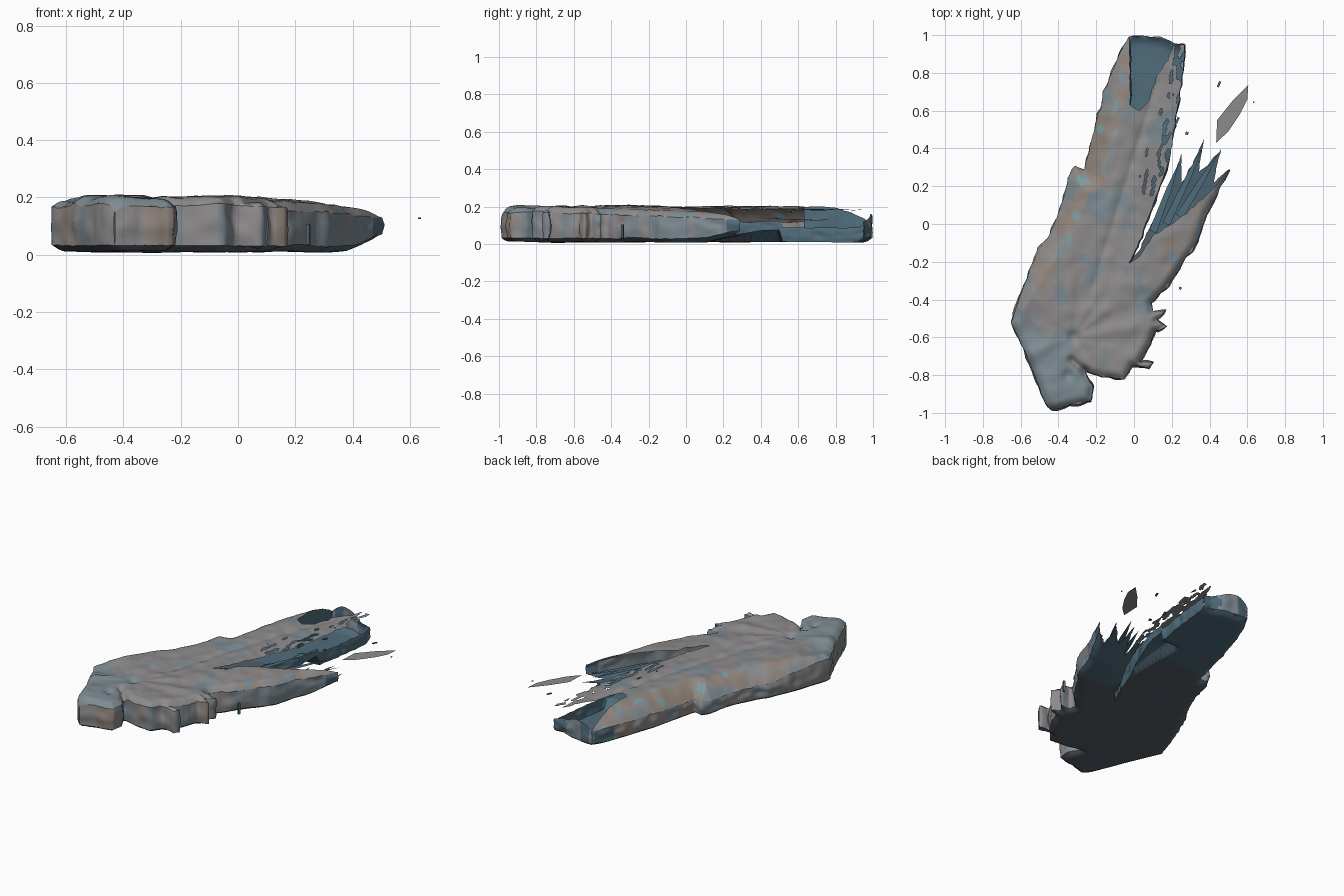
import bpy, math
from mathutils import Vector, noise
from mathutils.geometry import delaunay_2d_cdt

if "Cube" in bpy.data.objects:
    bpy.data.objects.remove(bpy.data.objects["Cube"])

# Outline runs, clockwise seen from above
LEFT = [(-.43, -.99), (-.47, -.95), (-.55, -.74), (-.65, -.52), (-.58, -.32), (-.5, -.13), (-.46, -.08),
        (-.41, .03), (-.37, .13), (-.35, .24), (-.31, .3), (-.26, .28), (-.23, .42), (-.19, .58),
        (-.13, .77), (-.08, .89), (-.025, .99)]
END = [(-.025, .99), (.03, .995), (.14, .98), (.21, .945), (.27, .95)]
FINGER = [(.27, .95), (.255, .8), (.24, .66), (.21, .5), (.19, .34), (.13, .18), (.07, .02), (.02, -.12), (-.03, -.21)]
TIPS = [(-.03, -.21), (.03, -.14), (.09, .0), (.16, .12), (.25, .37), (.25, .22), (.3, .3), (.37, .45), (.34, .28),
        (.39, .31), (.46, .4), (.42, .22), (.5, .29)]
FORK = [(.5, .29), (.44, .15), (.38, .05), (.34, -.09), (.25, -.22), (.17, -.34), (.09, -.42), (.1, -.46),
        (.165, -.46), (.12, -.51), (.17, -.54), (.11, -.57), (.08, -.65)]
FRONT = [(.08, -.65), (.03, -.73), (.1, -.73), (.08, -.765), (.03, -.75), (-.01, -.75), (-.05, -.82), (-.16, -.81),
         (-.26, -.78), (-.22, -.86), (-.23, -.94), (-.34, -.96), (-.43, -.99)]
# Edges that only the upper sheet has: open scoop, and rim of the fork
SCOOP = [(-.025, .99), (-.02, .63), (.03, .6), (.08, .66), (.12, .78), (.17, .86), (.21, .945)]
RIM = [(-.03, -.21), (.03, -.17), (.1, -.06), (.2, .0), (.29, .07), (.4, .17), (.5, .29)]
CREASE = [(-.24, -.4), (-.08, .1), (.12, .75)]
CLEFT = [(-.26, -.78), (-.33, -.72)]


def material(name, c):
    m = bpy.data.materials.new(name)
    m.diffuse_color = (*c, 1)
    m.use_nodes = True
    m.node_tree.nodes["Principled BSDF"].inputs["Base Color"].default_value = m.diffuse_color
    return m


MATS = [material("stone_grey", (.27, .26, .26)), material("slate_blue", (.21, .26, .29)),
        material("deep_teal", (.08, .15, .2)), material("warm_tan", (.29, .24, .21)),
        material("dark_base", (.09, .115, .14)), material("pale_teal", (.2, .33, .35))]


def n3(x, y, z=0.0):
    return noise.noise(Vector((x, y, z)))


def fine(pts, step=.018):
    """Subdivide a run and make it slightly ragged."""
    out = []
    for a, b in zip(pts, pts[1:]):
        a, b = Vector(a), Vector(b)
        k = max(1, round((b - a).length / step))
        out += [a.lerp(b, i / k) for i in range(k)]
    out.append(Vector(pts[-1]))
    return [p + Vector((n3(p.x * 25, p.y * 25, 3), n3(p.x * 25, p.y * 25, 9))) * .007 for p in out]


def chain(*runs):
    return [p for r in runs for p in fine(r)[:-1]]


def inside(p, poly):
    c = False
    for a, b in zip(poly, poly[1:] + poly[:1]):
        if (a.y > p.y) != (b.y > p.y) and p.x < (b.x - a.x) * (p.y - a.y) / (b.y - a.y) + a.x:
            c = not c
    return c


def dist(p, run):
    best = 9
    for a, b in zip(run, run[1:]):
        a, b = Vector(a), Vector(b)
        d = b - a
        t = min(1, max(0, (p - a).dot(d) / d.length_squared))
        best = min(best, (p - a - d * t).length)
    return best


def drop(d, radius, amount):
    return amount * max(0, 1 - d / radius) ** 2


def z_top(p):
    x, y = p
    a, r = math.atan2(y + .6, x + .32), math.hypot(x + .32, y + .6)
    z = .2 - .075 * max(0, x)
    z += .013 * n3(a * 3, r * 1.5) * min(1, r * 4) + .006 * n3(x * 14, y * 14)
    for cx, cy, w, h in ((-.32, -.6, .035, .025), (-.35, -.8, .03, .02), (-.55, -.55, .07, .02)):
        z -= h * math.exp(-((x - cx) ** 2 + (y - cy) ** 2) / w ** 2)
    z -= drop(dist(p, CREASE), .06, .012) + drop(dist(p, CLEFT), .04, .03)
    slope = min(1, max(0, (y + .45) / .3))
    z -= drop(dist(p, LEFT), .05 + .08 * slope, .03 + .06 * slope)
    return z - drop(min(dist(p, FORK), dist(p, FRONT)), .045, .03)


def z_bottom(p):
    d = min(dist(p, r) for r in (LEFT, END, FORK, FRONT))
    tip = max(0, dist(p, FORK[3:]) - .2) if p.x > .1 and p.y < .5 else 0
    return .005 + .006 * (1 + n3(p.x * 5, p.y * 5)) + drop(d, .04, .022) + min(.06, tip * .2)


def c_top(p):
    n, m = n3(p.x * 7, p.y * 5, 7), n3(p.x * 16, p.y * 11, 1)
    if dist(p, LEFT) < .12 and p.y > -.4:
        return 5 if m < -.42 else 3 if n + m * .5 > .05 else 1 if n < -.2 else 0
    if p.x > .1 and p.y < .2 and n > .1:
        return 1 if n > .25 else 3
    return 1 if n + m * .4 > .22 or p.y + p.x < -1.05 else 0


def c_bottom(p):
    return 2 if p.y > .35 or (p.x > .1 and p.y > -.1) else 4


def c_wall(p):
    n = n3(p.x * 6, p.y * 6, 2)
    if p.y > .85 or (p.x > .3 and p.y > .05):
        return 1 if n > 0 else 2
    return 3 if n > .25 else 1 if n < -.05 else 0


def make(name, verts, faces, colour):
    me = bpy.data.meshes.new(name)
    me.from_pydata(verts, [], faces)
    for m in MATS:
        me.materials.append(m)
    for f in me.polygons:
        f.material_index = colour(f.center.xy)
        f.use_smooth = True
    ob = bpy.data.objects.new(name, me)
    bpy.context.collection.objects.link(ob)
    return ob


def sheet(name, poly, height, colour, step, flip=False, hole=lambda p: False):
    """Triangulated surface filling an outline, lifted by a height function."""
    n = len(poly)
    pts = list(poly)
    for i in range(int(1.4 / step)):
        for j in range(int(2.1 / step)):
            p = Vector((-.7 + (i + .5 * (j % 2)) * step, -1.05 + j * step))
            if inside(p, poly):
                pts.append(p)
    vs, _, fs, *_ = delaunay_2d_cdt(pts, [(i, (i + 1) % n) for i in range(n)], [], 0, 1e-5)
    keep = []
    for f in fs:
        c = sum((vs[i] for i in f), Vector((0, 0))) / len(f)
        if inside(c, poly) and not hole(c):
            keep.append(f[::-1] if flip else f)
    return make(name, [(v.x, v.y, height(v)) for v in vs], keep, colour)


def wall(name, run, h0=1.0, h1=1.0, colour=c_wall, rows=8):
    """Fluted side wall between lower and upper sheets; h is the fraction of full height."""
    pts = fine(run)
    verts, faces = [], []
    for i, p in enumerate(pts):
        a, b = pts[max(0, i - 1)], pts[min(len(pts) - 1, i + 1)]
        d = (b - a).normalized()
        out = Vector((-d.y, d.x))
        lo, hi = z_bottom(p), z_top(p)
        hi = lo + (hi - lo) * (h0 + (h1 - h0) * i / (len(pts) - 1))
        for k in range(rows + 1):
            v = k / rows
            q = p + out * math.sin(math.pi * v) * (.004 + .014 * n3(p.x * 12, p.y * 12, v * 2))
            verts.append((q.x, q.y, lo + (hi - lo) * v))
    w = rows + 1
    for i in range(len(pts) - 1):
        for k in range(rows):
            s = i * w + k
            faces.append((s, s + 1, s + w + 1, s + w))
    return make(name, verts, faces, colour)


def frayed(p):
    """Elongated holes along the worn edge of the long finger."""
    if p.y < .15 or p.x < 0:
        return False
    u, v = p.x * .97 - p.y * .2, p.y * .97 + p.x * .2
    return n3(u * 42, v * 14, 5) > .1 + dist(p, FINGER) * 4 - max(0, p.y - .55) * .5


# Upper and lower skins
sheet("upper_surface", chain(LEFT, SCOOP, END[3:], FINGER, RIM, FORK, FRONT), z_top, c_top, .011, hole=frayed)
sheet("lower_surface", chain(LEFT, END, FINGER, TIPS, FORK, FRONT), z_bottom, c_bottom, .02, flip=True)

# Side walls
wall("left_wall", LEFT)
wall("front_wall", FRONT)
wall("fork_wall", FORK)
wall("finger_end_wall", END, 1, .45)
wall("finger_side_wall", FINGER[:5], .45, .45, lambda p: 2)
wall("notch_wall", FINGER[4:], .45, 1, lambda p: 2)
wall("scoop_inner_wall", SCOOP[:2], 1, 1, lambda p: 2)

# Upper strands over the fork opening
for i, (a, b) in enumerate([((.1, -.04), (.24, .33)), ((.17, .0), (.37, .42)), ((.24, .04), (.45, .38))]):
    a, b = Vector(a), Vector(b)
    s = Vector((.018, -.01))
    m = a.lerp(b, .6)
    ring = [a - s, a + s, m + s * .7, b, m - s * .7]
    make(f"fork_strand_{i}", [(p.x, p.y, .15 - .02 * i) for p in ring], [(0, 1, 2, 3, 4)], lambda p: 2)

# Detached flat shard
shard = [(.435, .43), (.5, .49), (.56, .58), (.6, .66), (.605, .735), (.52, .65), (.44, .55)]
make("loose_shard", [(x, y, .137 - .05 * (x - .4)) for x, y in shard], [tuple(range(7))], lambda p: 0)

# Small loose fragments: x, y, z, half sizes
for i, (x, y, z, sx, sy, sz) in enumerate([
        (.245, -.34, .07, .006, .007, .035), (.634, .645, .127, .003, .005, .002), (.45, .74, .13, .006, .016, .002),
        (.28, .48, .14, .008, .008, .003), (.23, .55, .17, .006, .016, .003)]):
    bpy.ops.mesh.primitive_cube_add(size=2, location=(x, y, z), rotation=(0, 0, -.4))
    ob = bpy.context.object
    ob.name = f"fragment_{i}"
    ob.scale = (sx, sy, sz)
    ob.data.materials.append(MATS[2])
